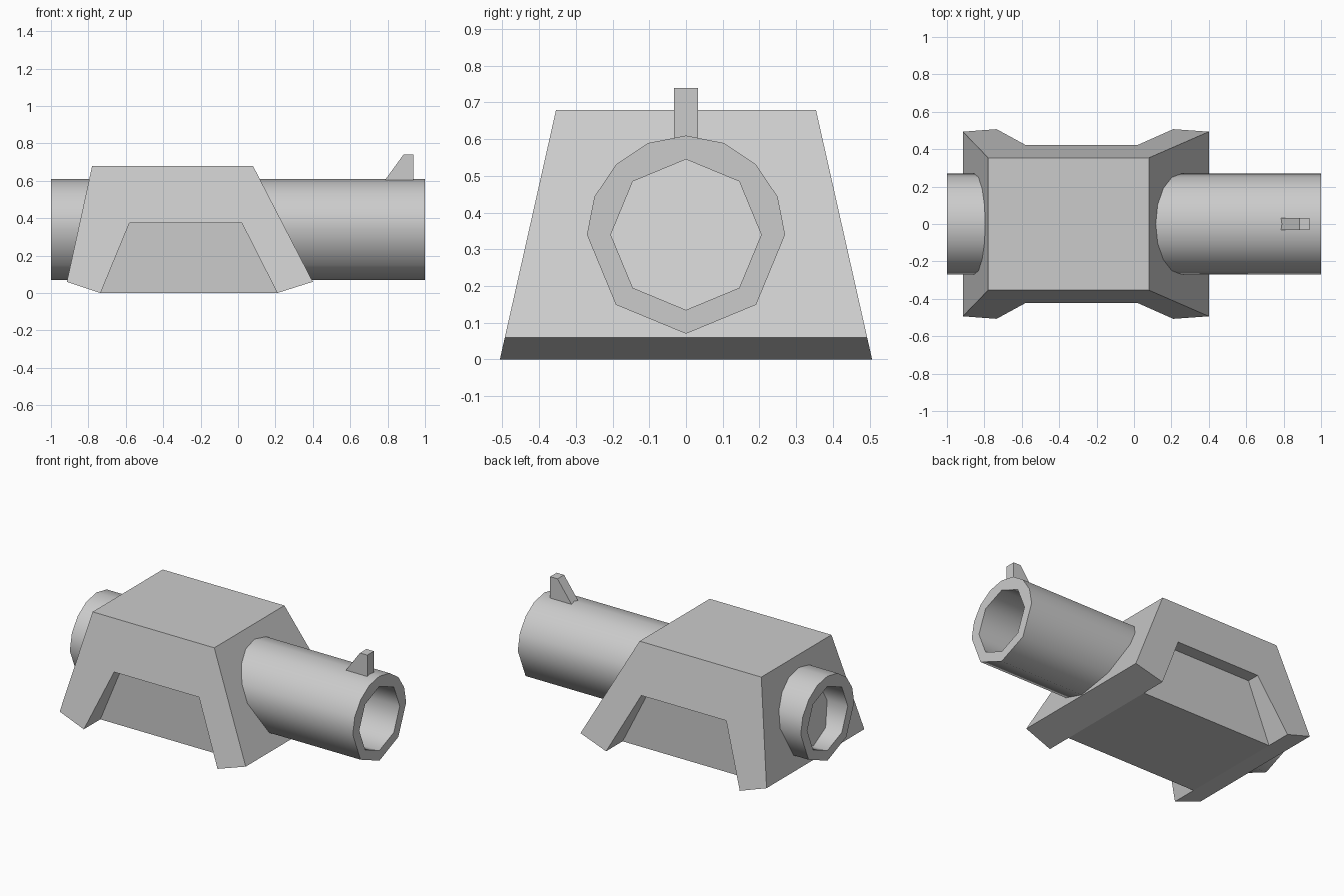
import bpy, bmesh, math

if "Cube" in bpy.data.objects:
    bpy.data.objects.remove(bpy.data.objects["Cube"])


def make_object(name, bm):
    bmesh.ops.recalc_face_normals(bm, faces=bm.faces[:])
    mesh = bpy.data.meshes.new(name)
    bm.to_mesh(mesh)
    bm.free()
    obj = bpy.data.objects.new(name, mesh)
    bpy.context.collection.objects.link(obj)
    return obj


# Housing: tapered block with a leg at each corner and a recessed panel per side
PROFILE = [(-0.78, 0.68), (0.08, 0.68), (0.40, 0.06), (0.21, 0.0),
           (0.02, 0.375), (-0.58, 0.375), (-0.735, 0.0), (-0.915, 0.06)]
PANEL_Y = 0.34


def half_width(z):
    return 0.507 - 0.153 * z / 0.68


bm = bmesh.new()
outer, inner = {}, {}
for s in (-1, 1):
    outer[s] = [bm.verts.new((x, s * half_width(z), z)) for x, z in PROFILE]
    inner[s] = [bm.verts.new((x, s * PANEL_Y, z)) for x, z in PROFILE[3:7]]
    bm.faces.new(outer[s])
    bm.faces.new(inner[s])
    for i in range(3):  # legs' inner walls and the recess ceiling
        bm.faces.new((outer[s][3 + i], outer[s][4 + i], inner[s][i + 1], inner[s][i]))
a, b, p, q = outer[-1], outer[1], inner[-1], inner[1]
for i, j in ((0, 1), (1, 2), (7, 0)):  # top and sloping ends
    bm.faces.new((a[i], a[j], b[j], b[i]))
bm.faces.new((a[2], a[3], p[0], q[0], b[3], b[2]))
bm.faces.new((a[7], a[6], p[3], q[3], b[6], b[7]))
bm.faces.new((p[0], p[3], q[3], q[0]))
make_object("housing", bm)

# Barrel: finer upper half, coarse lower half, eight-sided bore
CENTRE_Z = 0.34
outer_angles = [22.5 * i for i in range(9)] + [225, 270, 315]
bore_angles = [45 * i for i in range(8)]

bm = bmesh.new()


def ring(x, radius, angles):
    return [bm.verts.new((x, radius * math.cos(math.radians(t)),
                          CENTRE_Z + radius * math.sin(math.radians(t)))) for t in angles]


def bridge(r1, r2):
    n = len(r1)
    for i in range(n):
        bm.faces.new((r1[i], r1[(i + 1) % n], r2[(i + 1) % n], r2[i]))


skin = [ring(x, 0.27, outer_angles) for x in (-1, 1)]
bridge(*skin)
for end, x, stop in ((0, -1, -0.36), (1, 1, -0.34)):
    mouth, floor = ring(x, 0.205, bore_angles), ring(stop, 0.205, bore_angles)
    bridge(mouth, floor)
    bm.faces.new(floor)
    # flat rim between the outer skin and the bore
    for i in range(8):
        t0, t1 = 45 * i, 45 * (i + 1)
        arc = [v for v, t in zip(skin[end], outer_angles) if t0 <= t <= t1]
        if i == 7:
            arc.append(skin[end][0])
        bm.faces.new(arc + [mouth[(i + 1) % 8], mouth[i]])
barrel = make_object("barrel", bm)
bpy.context.view_layer.objects.active = barrel
barrel.select_set(True)
bpy.ops.object.shade_smooth_by_angle(angle=math.radians(60))

# Front sight: small wedge extruded across y
bm = bmesh.new()
sight = [(0.787, 0.605), (0.787, 0.58), (0.937, 0.58), (0.937, 0.74), (0.885, 0.74)]
left, right = [[bm.verts.new((x, y, z)) for x, z in sight] for y in (-0.033, 0.033)]
bm.faces.new(left)
bm.faces.new(right)
bridge(left, right)
make_object("front_sight", bm)
